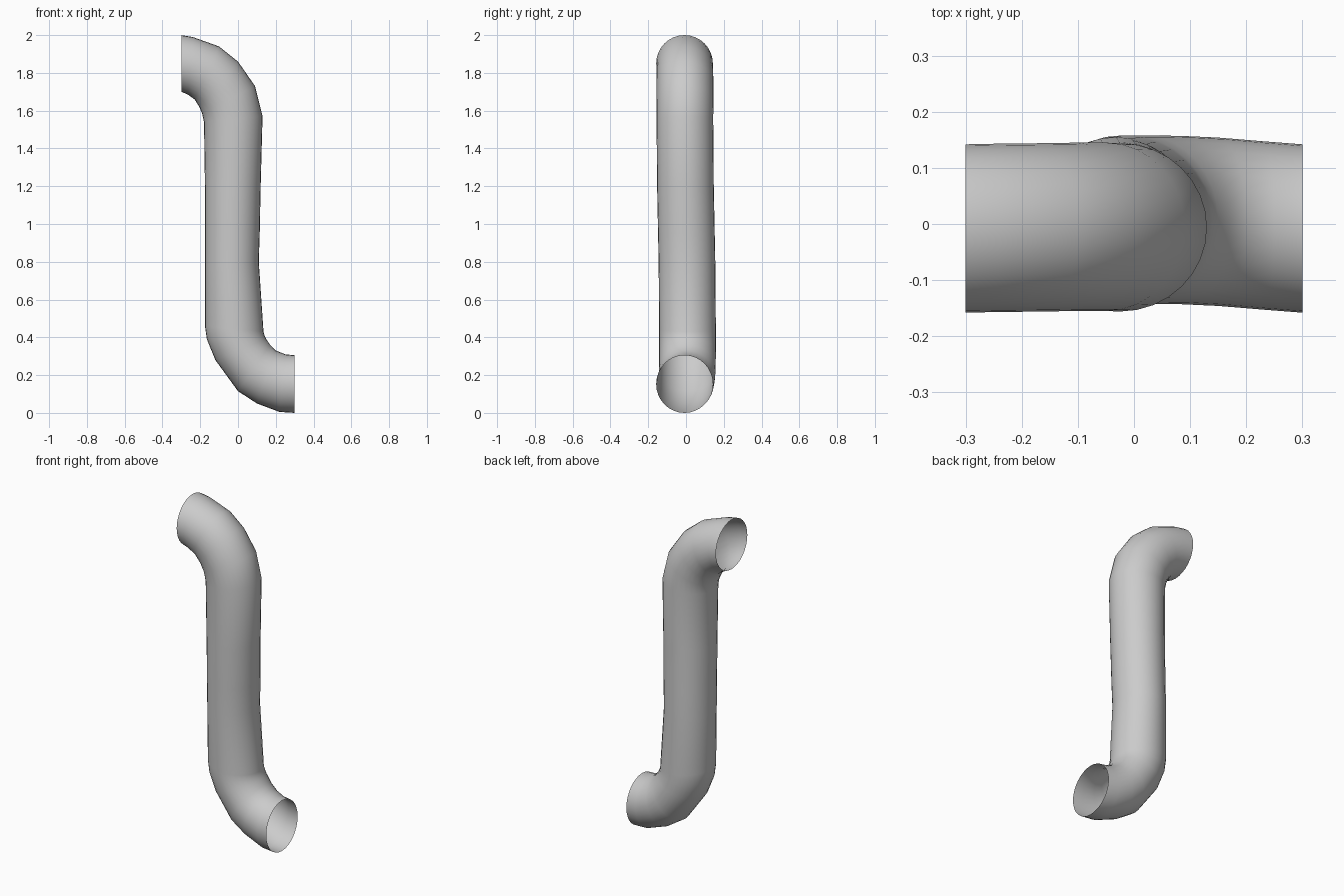
import bpy
import bmesh
import math
from mathutils import Vector

cube = bpy.data.objects.get("Cube")
if cube:
    bpy.data.objects.remove(cube, do_unlink=True)

SIDES = 32
HALF_DEPTH = 0.15


def make_material(name, colour):
    material = bpy.data.materials.new(name)
    material.use_nodes = True
    material.diffuse_color = colour
    shader = next(n for n in material.node_tree.nodes if n.type == "BSDF_PRINCIPLED")
    shader.inputs["Base Color"].default_value = colour
    return material


def add_ring(bm, right, left, depth_centre):
    """Elliptical ring spanning two opposite (x, z) points of the pipe wall."""
    a = Vector((right[0], depth_centre, right[1]))
    b = Vector((left[0], depth_centre, left[1]))
    centre, across = (a + b) / 2, (a - b) / 2
    depth = Vector((0, HALF_DEPTH, 0))
    ring = []
    for i in range(SIDES):
        angle = math.tau * i / SIDES
        point = centre + across * math.cos(angle) + depth * math.sin(angle)
        ring.append(bm.verts.new(point))
    return ring


def build_pipe(name, sections, material):
    """Open, single-walled pipe lofted through its cross-sections."""
    bm = bmesh.new()
    rings = [add_ring(bm, *section) for section in sections]
    for upper, lower in zip(rings, rings[1:]):
        for i in range(SIDES):
            j = (i + 1) % SIDES
            bm.faces.new((upper[i], upper[j], lower[j], lower[i]))
    bmesh.ops.recalc_face_normals(bm, faces=bm.faces)
    # Make the walls face away from the pipe's axis
    face = bm.faces[len(sections) // 2 * SIDES]
    if face.normal.x < 0:
        bmesh.ops.reverse_faces(bm, faces=bm.faces)
    mesh = bpy.data.meshes.new(name)
    bm.to_mesh(mesh)
    bm.free()
    mesh.materials.append(material)
    mesh.shade_smooth()
    pipe = bpy.data.objects.new(name, mesh)
    bpy.context.collection.objects.link(pipe)
    return pipe


# Each section: right wall point, left wall point, depth centre
upper_bend = [
    ((-0.3, 2), (-0.3, 1.7), -0.008),
    ((-0.24, 1.99), (-0.265, 1.685), -0.007),
    ((-0.1, 1.94), (-0.23, 1.66), -0.006),
    ((0, 1.86), (-0.205, 1.62), -0.005),
    ((0.09, 1.73), (-0.19, 1.585), -0.005),
    ((0.13, 1.57), (-0.18, 1.54), -0.006),
]
straight_run = [
    ((0.12, 1.2), (-0.175, 1.2), -0.003),
    ((0.115, 0.95), (-0.175, 0.95), 0.002),
    ((0.11, 0.8), (-0.175, 0.8), 0.005),
    ((0.135, 0.43), (-0.175, 0.46), 0.008),
]
lower_bend = [
    ((0.14, 0.41), (-0.165, 0.39), 0.008),
    ((0.15, 0.39), (-0.12, 0.28), 0.008),
    ((0.17, 0.36), (0, 0.115), 0.007),
    ((0.2, 0.33), (0.1, 0.05), 0.004),
    ((0.25, 0.31), (0.22, 0.005), -0.003),
    ((0.3, 0.305), (0.3, 0), -0.008),
]

grey = make_material("plain grey", (0.6, 0.6, 0.6, 1))
build_pipe("bent_pipe", upper_bend + straight_run + lower_bend, grey)
